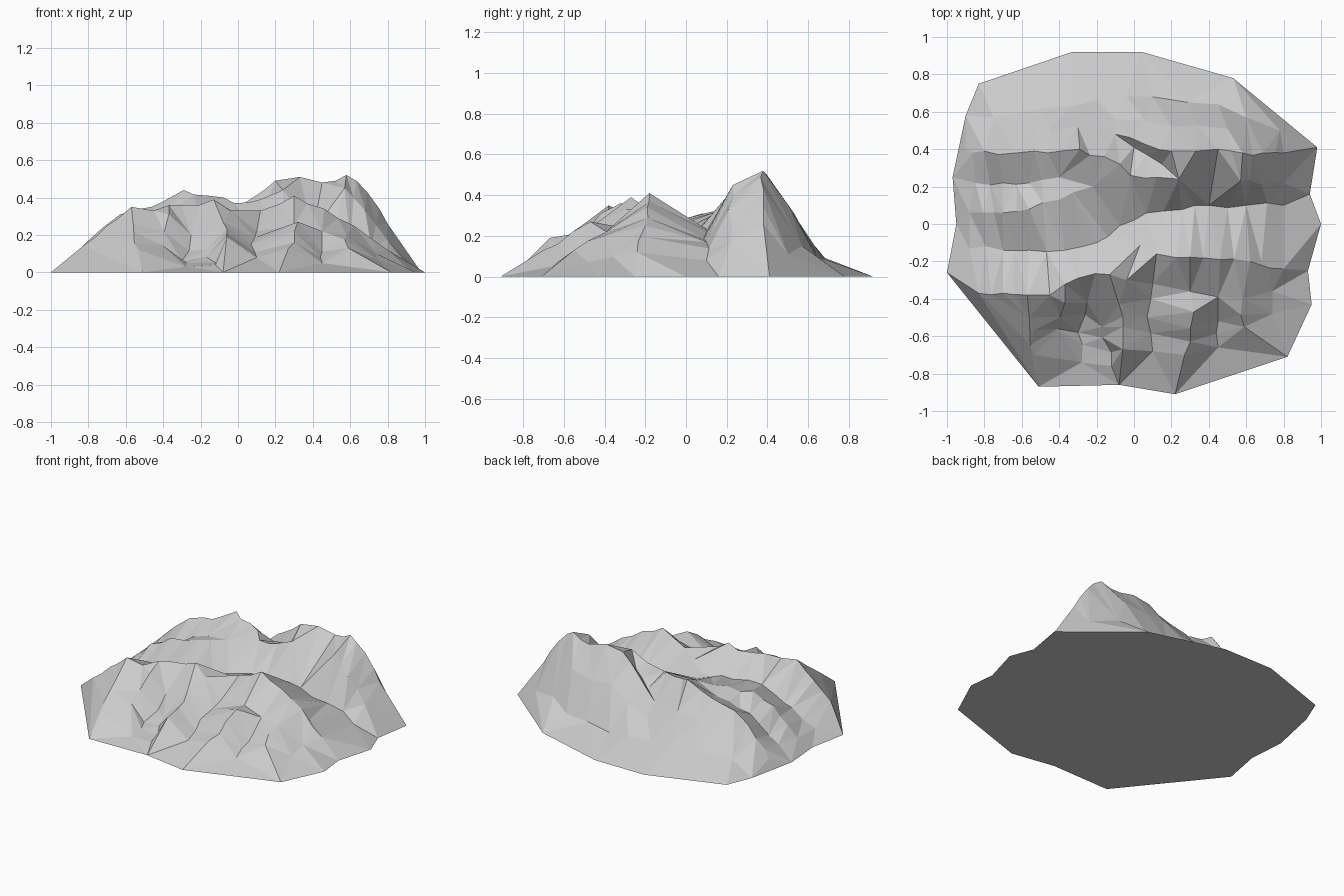
import bpy
import bmesh
import random
from mathutils import Vector
from mathutils.geometry import delaunay_2d_cdt

random.seed(4)

default_cube = bpy.data.objects.get("Cube")
if default_cube:
    bpy.data.objects.remove(default_cube, do_unlink=True)

# Ground outline, counter-clockwise
outline = [
    (-1, -.26), (-.51, -.87), (-.08, -.86), (.22, -.91), (.82, -.71), (.95, -.43),
    (.93, -.25), (1, 0), (.94, .16), (.98, .41), (.53, .78), (.04, .92),
    (-.33, .92), (-.83, .75), (-.9, .58), (-.97, .25), (-.95, 0),
]

# Crest lines running across the massif
back_left_ridge = [
    (-.9, .4, .06), (-.8, .39, .17), (-.63, .38, .31), (-.46, .38, .35),
    (-.29, .4, .44), (-.16, .36, .41), (-.02, .26, .37), (.12, .25, .39), (.24, .24, .44),
]
back_right_ridge = [
    (-.1, .48, .27), (.05, .43, .38), (.2, .39, .49), (.33, .39, .51),
    (.45, .4, .48), (.58, .38, .52), (.69, .38, .43), (.8, .38, .26),
]
middle_ridge = [
    (-.88, .06, .07), (-.7, .06, .24), (-.56, .08, .31), (-.4, .13, .32), (-.22, .2, .34),
]
front_ridge = [
    (-.06, -.07, .25), (.12, -.16, .33), (.3, -.18, .41),
    (.46, -.19, .34), (.62, -.2, .25), (.8, -.24, .12),
]
left_front_ridge = [
    (-.83, -.37, .14), (-.7, -.37, .25), (-.57, -.38, .35), (-.45, -.38, .33),
    (-.3, -.29, .36), (-.13, -.27, .39), (-.04, -.3, .33),
]

# Spurs that drop from the crests
spurs = [
    [(.57, .23, .45), (.68, .21, .33), (.8, .22, .17)],
    [(-.08, -.43, .27), (-.06, -.55, .21), (-.06, -.67, .19)],
    [(.3, -.36, .25), (.32, -.47, .27), (.27, -.7, .13)],
    [(.45, -.39, .22), (.58, -.4, .2), (.59, -.55, .13)],
    [(-.37, -.42, .31), (-.41, -.56, .15)],
    [(-.56, -.5, .26), (-.53, -.7, .12)],
]

# Valleys and gullies between them
valleys = [
    [(-.85, .22, .08), (-.7, .22, .18), (-.56, .22, .24), (-.4, .25, .3)],
    [(-.88, -.13, .06), (-.7, -.14, .15), (-.56, -.14, .21), (-.37, -.14, .25),
     (-.2, -.1, .25), (0, .02, .24), (.16, .07, .24), (.4, .1, .22),
     (.6, .1, .17), (.8, .1, .08)],
    [(0, .41, .3), (.15, .32, .36)],
    [(.1, -.32, .22), (.07, -.5, .15), (.1, -.68, .08)],
    [(-.25, -.42, .2), (-.3, -.58, .06), (-.28, -.74, .03)],
    [(-.17, -.55, .12), (-.12, -.76, .04)],
    [(.45, -.52, .11), (.45, -.66, .05)],
    [(.74, -.36, .1), (.74, -.48, .07)],
]

# Steep back face and the gentle apron below it
back_slope = [
    [(-.45, .5, .24), (-.3, .52, .27), (-.1, .56, .19), (.2, .52, .32), (.5, .51, .34)],
    [(-.75, .57, .08), (-.5, .62, .1), (-.2, .66, .1), (.1, .68, .08),
     (.45, .64, .1), (.6, .57, .15), (.78, .5, .11)],
]


def craggy(line, spacing=.09, rough=.016):
    """Walk along a line, adding uneven in-between points."""
    points = [Vector(p) for p in line]
    result = [points[0]]
    for a, b in zip(points, points[1:]):
        steps = max(1, round((b - a).length / spacing))
        for i in range(1, steps):
            shift = Vector((random.uniform(-rough, rough) for _ in range(3)))
            result.append(a.lerp(b, i / steps) + shift)
        result.append(b)
    return result


def make_material(name, rgb):
    mat = bpy.data.materials.new(name)
    mat.use_nodes = True
    colour = (*rgb, 1)
    mat.diffuse_color = colour
    shader = next(n for n in mat.node_tree.nodes if n.type == 'BSDF_PRINCIPLED')
    shader.inputs["Base Color"].default_value = colour
    shader.inputs["Roughness"].default_value = .9
    return mat


# Gather every terrain point and triangulate inside the outline
terrain = [Vector((x, y, 0)) for x, y in outline]
for line in [back_left_ridge, back_right_ridge, middle_ridge, front_ridge,
             left_front_ridge, *spurs, *valleys]:
    terrain += craggy(line)
for line in back_slope:
    terrain += craggy(line, spacing=.2)

rim = list(range(len(outline)))
flat = [p.to_2d() for p in terrain]
verts2d, _, tris, sources, _, _ = delaunay_2d_cdt(flat, [], [rim], 1, 1e-5)

# Lift the triangles to their heights and close the underside
bm = bmesh.new()
verts = []
base = {}
for co, source in zip(verts2d, sources):
    height = terrain[source[0]].z if source else 0
    vert = bm.verts.new((co.x, co.y, height))
    verts.append(vert)
    for index in source:
        if index in rim:
            base[index] = vert
for tri in tris:
    bm.faces.new([verts[i] for i in tri])
bm.faces.new([base[i] for i in reversed(rim)])
loose = [v for v in bm.verts if not v.link_faces]
bmesh.ops.delete(bm, geom=loose, context='VERTS')
bmesh.ops.recalc_face_normals(bm, faces=bm.faces)

mesh = bpy.data.meshes.new("mountain")
bm.to_mesh(mesh)
bm.free()
mesh.materials.append(make_material("grey rock", (.6, .6, .6)))
mountain = bpy.data.objects.new("mountain", mesh)
bpy.context.collection.objects.link(mountain)
